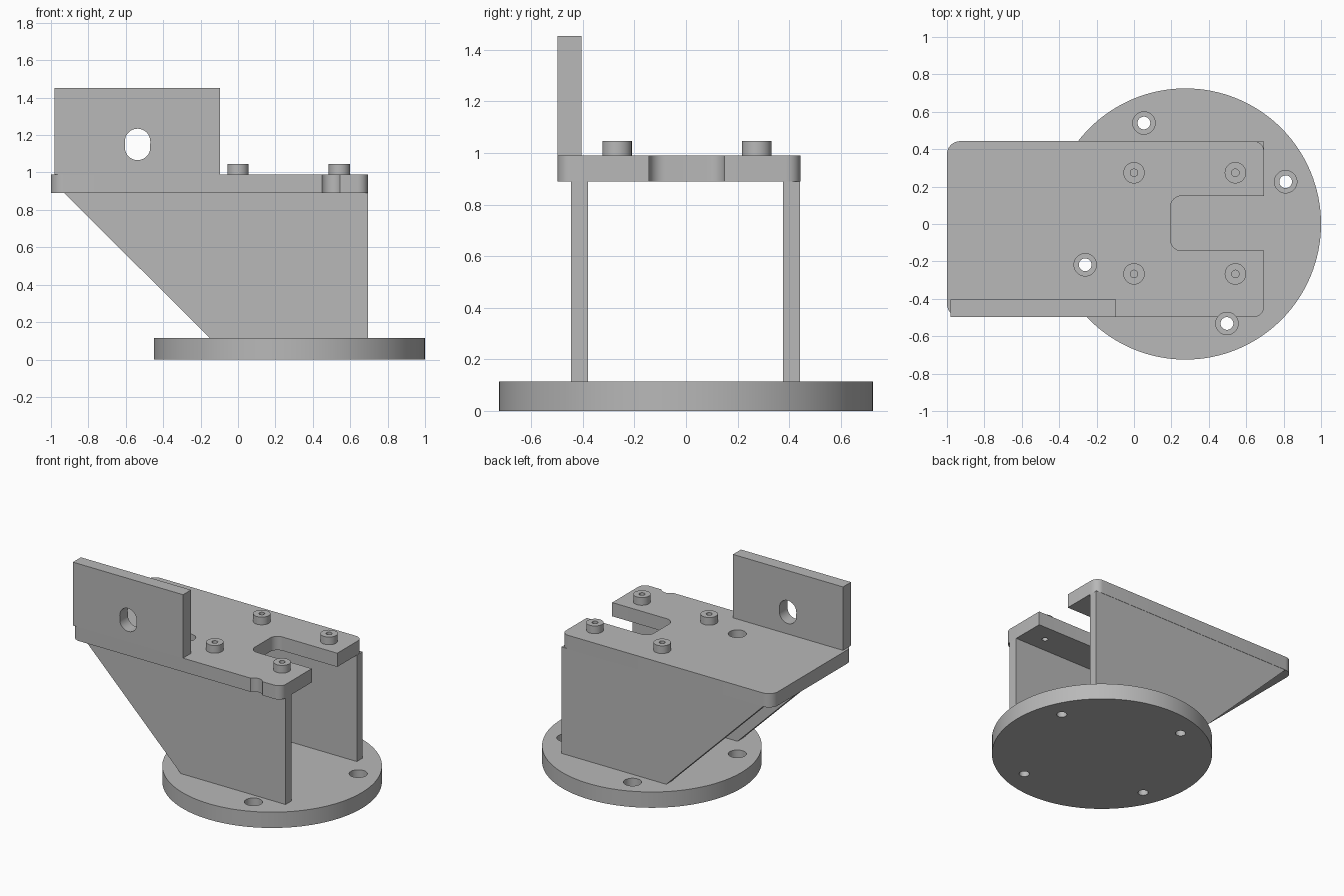
import bpy
import bmesh
import math
from mathutils import Vector

cube = bpy.data.objects.get("Cube")
if cube:
    bpy.data.objects.remove(cube, do_unlink=True)

grey = bpy.data.materials.new("plain grey")
grey.use_nodes = True
colour = (0.48, 0.48, 0.48, 1)
grey.diffuse_color = colour
grey.node_tree.nodes["Principled BSDF"].inputs["Base Color"].default_value = colour


def prism(name, outline, low, high, axis="z"):
    """Extrude a 2D outline along z, or an x/z outline along y."""
    def place(p, d):
        return (p[0], p[1], d) if axis == "z" else (p[0], d, p[1])
    bm = bmesh.new()
    a = [bm.verts.new(place(p, low)) for p in outline]
    b = [bm.verts.new(place(p, high)) for p in outline]
    bm.faces.new(a)
    bm.faces.new(b)
    for i in range(len(a)):
        j = (i + 1) % len(a)
        bm.faces.new((a[i], a[j], b[j], b[i]))
    bmesh.ops.recalc_face_normals(bm, faces=bm.faces)
    mesh = bpy.data.meshes.new(name)
    bm.to_mesh(mesh)
    bm.free()
    mesh.materials.append(grey)
    obj = bpy.data.objects.new(name, mesh)
    bpy.context.collection.objects.link(obj)
    return obj


def circle(x, y, r, n=48):
    return [(x + r * math.cos(math.tau * i / n), y + r * math.sin(math.tau * i / n))
            for i in range(n)]


def rounded(corners, steps=8):
    """Outline from (x, y, radius) right-angled corners."""
    result = []
    for i, (x, y, r) in enumerate(corners):
        p = Vector((x, y))
        if r == 0:
            result.append((x, y))
            continue
        u = (Vector(corners[i - 1][:2]) - p).normalized() * r
        v = (Vector(corners[(i + 1) % len(corners)][:2]) - p).normalized() * r
        for k in range(steps + 1):
            t = k / steps * math.pi / 2
            result.append(tuple(p + u * (1 - math.sin(t)) + v * (1 - math.cos(t))))
    return result


def select(obj):
    bpy.ops.object.select_all(action="DESELECT")
    obj.select_set(True)
    bpy.context.view_layer.objects.active = obj


def cut(obj, cutters):
    for cutter in cutters:
        mod = obj.modifiers.new("cut", "BOOLEAN")
        mod.operation = "DIFFERENCE"
        mod.solver = "EXACT"
        mod.object = cutter
        select(obj)
        bpy.ops.object.modifier_apply(modifier=mod.name)
        bpy.data.objects.remove(cutter, do_unlink=True)


parts = []
CX = 0.275
BASE_TOP, PLATE_LOW, PLATE_TOP = 0.115, 0.89, 0.99
FRONT, BACK, RIGHT = -0.497, 0.443, 0.695

# Bolt pattern on the base, bosses on the plate
bolt_angle = math.radians(22.5)
bolts = [(CX + 0.58 * math.cos(bolt_angle + k * math.pi / 2),
          0.004 + 0.58 * math.sin(bolt_angle + k * math.pi / 2)) for k in range(4)]
boss_spots = [(x, y) for x in (0, 0.542) for y in (-0.267, 0.274)]

# Round base with counterbored holes
base = prism("round_base", circle(CX, 0, 0.725, 128), 0, BASE_TOP)
cut(base, [prism("bore", circle(x, y, 0.034), -0.1, 0.3) for x, y in bolts])
cut(base, [prism("counterbore", circle(x, y, 0.06), 0.055, 0.3) for x, y in bolts])
parts.append(base)

# Sloping side walls
wall = [(-0.93, PLATE_LOW), (-0.15, BASE_TOP), (RIGHT, BASE_TOP), (RIGHT, PLATE_LOW)]
parts.append(prism("front_wall", wall, -0.445, -0.379, "y"))
parts.append(prism("back_wall", wall, 0.375, 0.441, "y"))

# Top plate with a slot, tool access holes and boss holes
outline = rounded([
    (-1, FRONT, 0.07), (RIGHT, FRONT, 0.055), (RIGHT, -0.143, 0), (0.195, -0.143, 0.06),
    (0.195, 0.15, 0.06), (RIGHT, 0.15, 0), (RIGHT, BACK, 0.055), (-1, BACK, 0.07)])
plate = prism("top_plate", outline, PLATE_LOW, PLATE_TOP)
access = [b for b in bolts if b[1] < 0]
cut(plate, [prism("access", circle(x, y, 0.06), 0.7, 1.2) for x, y in access])
cut(plate, [prism("screw", circle(x, y, 0.02, 24), 0.7, 1.2) for x, y in boss_spots])
parts.append(plate)

# Hollow bosses
for x, y in boss_spots:
    boss = prism("boss", circle(x, y, 0.057), PLATE_TOP, 1.046)
    cut(boss, [prism("screw", circle(x, y, 0.02, 24), 0.7, 1.2)])
    parts.append(boss)

# Upright flange with an elongated hole
flange = prism("upright_flange", [(-0.982, PLATE_TOP), (-0.095, PLATE_TOP),
                                  (-0.095, 1.452), (-0.982, 1.452)], FRONT, -0.405, "y")
slot = [(x, z + math.copysign(0.016, z - 1.15)) for x, z in circle(-0.537, 1.15, 0.068)]
cut(flange, [prism("slot", slot, -0.7, -0.2, "y")])
parts.append(flange)

for part in parts:
    select(part)
    bpy.ops.object.shade_smooth_by_angle(angle=math.radians(30))
